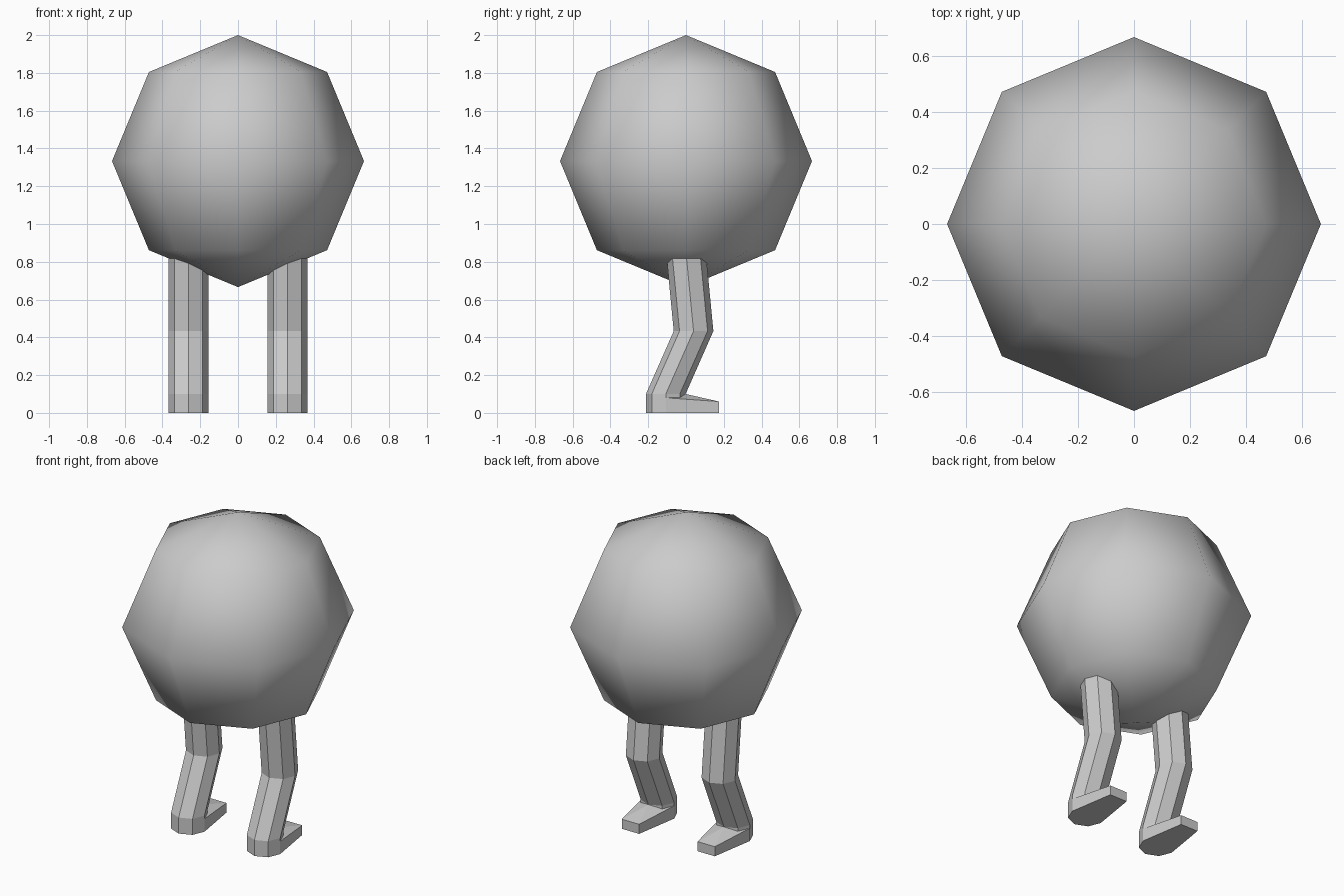
import bpy, bmesh, math
from mathutils import Vector

if "Cube" in bpy.data.objects:
    bpy.data.objects.remove(bpy.data.objects["Cube"])

LEG_X = 0.262   # leg offset from the middle
R = 0.105       # leg radius


def make_object(name, bm):
    bmesh.ops.recalc_face_normals(bm, faces=bm.faces)
    mesh = bpy.data.meshes.new(name)
    bm.to_mesh(mesh)
    bm.free()
    ob = bpy.data.objects.new(name, mesh)
    bpy.context.collection.objects.link(ob)
    return ob


# Body: coarse smooth-shaded ball
bpy.ops.mesh.primitive_uv_sphere_add(segments=8, ring_count=4, radius=0.667,
                                     location=(0, 0, 1.333))
body = bpy.context.object
body.name = "body"
bpy.ops.object.shade_smooth()


def build_leg(name, x):
    # Eight-sided leg through hip, knee, ankle and sole: (y, z)
    bm = bmesh.new()
    rings = []
    for y, z in [(-0.003, 0.88), (0.04, 0.433), (-0.107, 0.10), (-0.107, 0.0)]:
        rings.append([bm.verts.new((x + R * math.cos(i * math.pi / 4),
                                    y + R * math.sin(i * math.pi / 4), z))
                      for i in range(8)])
    for a, b in zip(rings, rings[1:]):
        for i in range(8):
            j = (i + 1) % 8
            bm.faces.new((a[i], a[j], b[j], b[i]))
    bm.faces.new(rings[0])
    bm.faces.new(rings[-1])
    make_object(name + "_leg", bm)

    # Foot: tapered wedge pointing to the back
    bm = bmesh.new()
    bm.verts.new((x, -0.002, 0.10))
    for s in (-1, 1):
        for half, y, top in [(R, -0.107, 0.08), (0.06, 0.175, 0.06)]:
            bm.verts.new((x + s * half, y, top))
            bm.verts.new((x + s * half, y, 0))
    bmesh.ops.convex_hull(bm, input=bm.verts)
    bmesh.ops.dissolve_limit(bm, angle_limit=0.01, verts=bm.verts, edges=bm.edges)
    make_object(name + "_foot", bm)


# Pair of legs
for name, x in (("left", -LEG_X), ("right", LEG_X)):
    build_leg(name, x)
